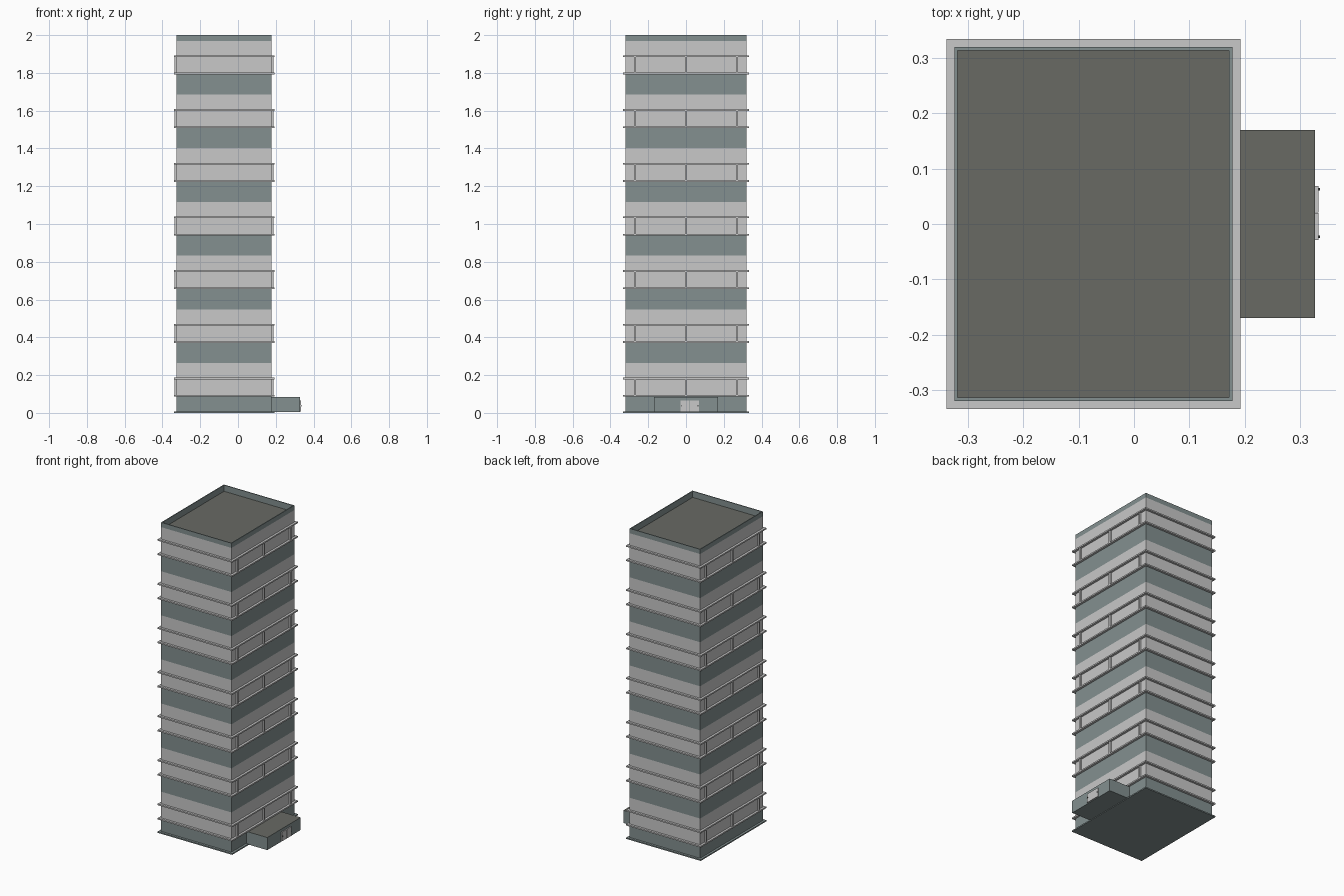
import bpy, bmesh

if "Cube" in bpy.data.objects:
    bpy.data.objects.remove(bpy.data.objects["Cube"])


def material(name, rgb):
    m = bpy.data.materials.new(name)
    m.diffuse_color = (*rgb, 1)
    m.use_nodes = True
    m.node_tree.nodes["Principled BSDF"].inputs["Base Color"].default_value = m.diffuse_color
    return m


TEAL = material("grey teal wall", (0.227, 0.279, 0.279))
LIGHT = material("light grey band", (0.58, 0.58, 0.58))
ROOF = material("roof felt", (0.138, 0.144, 0.127))
DARK = material("dark metal", (0.04, 0.045, 0.045))

# Tower footprint and floor rhythm
X0, X1, Y = -0.325, 0.178, 0.32
FLOORS, FIRST, PITCH, BAND = 7, 0.088, 0.2843, 0.176
OUT = 0.0145
LEDGE = 0.009


def finish(name, bm, mats):
    me = bpy.data.meshes.new(name)
    bm.to_mesh(me)
    bm.free()
    for m in mats:
        me.materials.append(m)
    ob = bpy.data.objects.new(name, me)
    bpy.context.collection.objects.link(ob)
    return ob


def box_bm(x0, x1, y0, y1, z0, z1):
    bm = bmesh.new()
    bmesh.ops.create_cube(bm, size=1)
    for v in bm.verts:
        v.co = ((x0 + x1) / 2 + v.co.x * (x1 - x0),
                (y0 + y1) / 2 + v.co.y * (y1 - y0),
                (z0 + z1) / 2 + v.co.z * (z1 - z0))
    return bm


def box(name, dims, mat):
    return finish(name, box_bm(*dims), [mat])


# Tower: cut at every band edge, inset parapet and sunken roof
starts = [FIRST + i * PITCH for i in range(FLOORS)]
bm = box_bm(X0, X1, -Y, Y, 0.004, 2.0)
for z in starts + [s + BAND for s in starts]:
    bmesh.ops.bisect_plane(bm, geom=bm.verts[:] + bm.edges[:] + bm.faces[:],
                           plane_co=(0, 0, z), plane_no=(0, 0, 1))
bm.normal_update()
for f in bm.faces:
    z = f.calc_center_median().z
    if abs(f.normal.z) < 0.5 and any(s < z < s + BAND for s in starts):
        f.material_index = 1
top = max(bm.faces, key=lambda f: f.calc_center_median().z)
bmesh.ops.inset_region(bm, faces=[top], thickness=0.008)
inner = bmesh.ops.extrude_face_region(bm, geom=[top])
for g in inner["geom"]:
    if isinstance(g, bmesh.types.BMVert):
        g.co.z = 1.96
    elif isinstance(g, bmesh.types.BMFace):
        g.material_index = 2
if top.is_valid:
    bmesh.ops.delete(bm, geom=[top], context='FACES_ONLY')
bmesh.ops.recalc_face_normals(bm, faces=bm.faces[:])
finish("tower", bm, [TEAL, LIGHT, ROOF])

# Base plate
box("base_plate", (X0 - OUT, X1 + OUT, -Y - OUT, Y + OUT, 0, 0.008), TEAL)

# Ledges round each floor, with upright fins between them on both long sides
for i, s in enumerate(starts):
    for part, z in (("lower", s - 0.002), ("upper", s + 0.09)):
        box(f"{part}_ledge_{i}",
            (X0 - OUT, X1 + OUT, -Y - OUT, Y + OUT, z, z + LEDGE), LIGHT)
    for j, y in enumerate((-0.27, 0, 0.27)):
        box(f"fin_{i}_{j}",
            (X0 - 0.01, X1 + 0.01, y - 0.006, y + 0.006, s, s + 0.092), LIGHT)

# Entrance block with flat roof
bm = box_bm(X1 - 0.01, 0.328, -0.17, 0.17, 0.004, 0.085)
bm.normal_update()
for f in bm.faces:
    f.material_index = 1 if f.normal.z > 0.5 else 0
finish("entrance_block", bm, [TEAL, ROOF])

# Double door with handles
for name, y0, y1, h in (("left", -0.029, 0.0195, -0.023), ("right", 0.0205, 0.069, 0.063)):
    box(f"{name}_door", (0.327, 0.334, y0, y1, 0.008, 0.066), LIGHT)
    box(f"{name}_handle", (0.333, 0.337, h - 0.002, h + 0.002, 0.035, 0.043), DARK)
